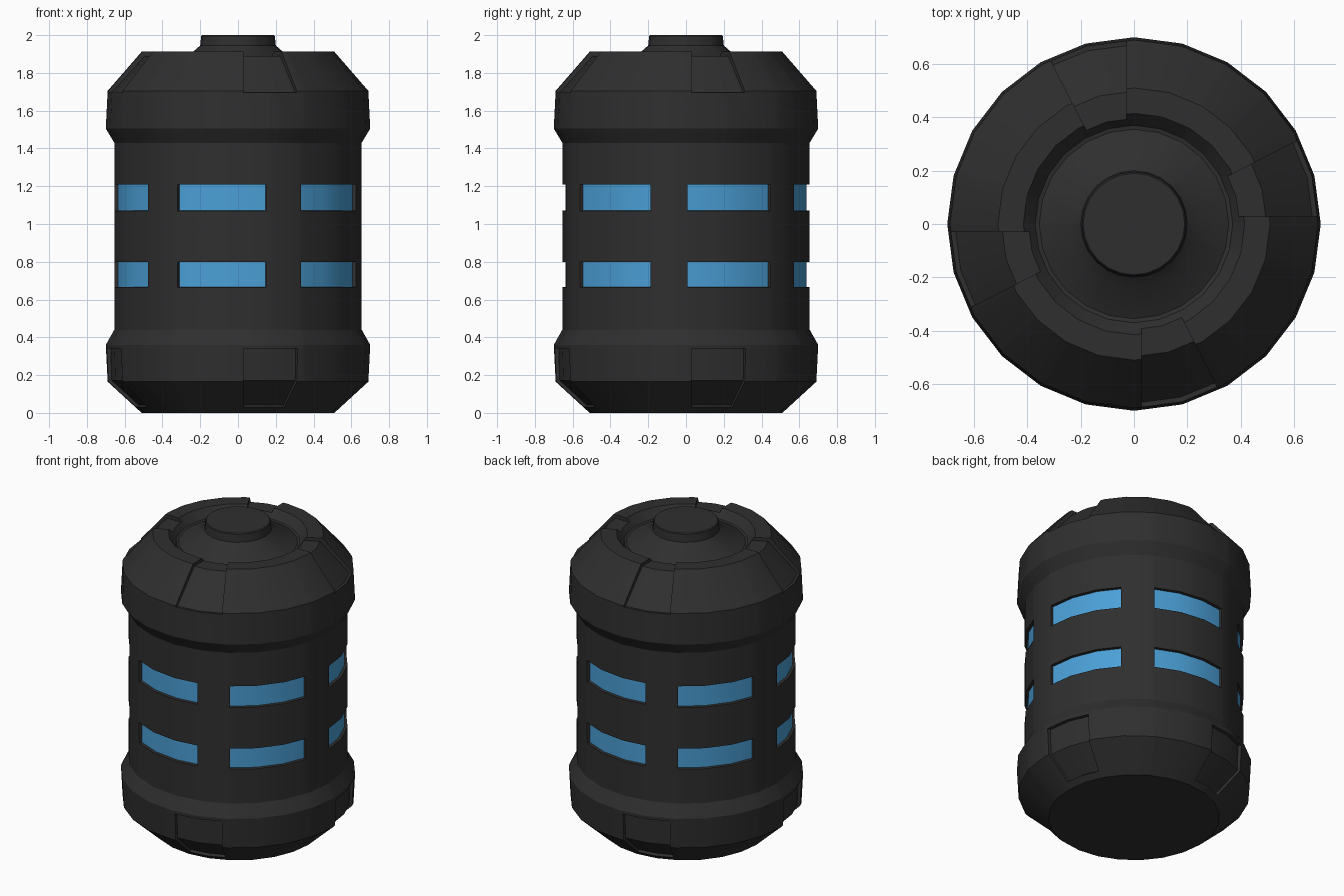
import bpy, bmesh, math

if "Cube" in bpy.data.objects:
    bpy.data.objects.remove(bpy.data.objects["Cube"])

SIDES = 24
STEP = 360 / SIDES


def material(name, rgb):
    m = bpy.data.materials.new(name)
    m.diffuse_color = (*rgb, 1)
    m.use_nodes = True
    m.node_tree.nodes["Principled BSDF"].inputs["Base Color"].default_value = m.diffuse_color
    return m


dark = material("charcoal", (0.028, 0.028, 0.028))
blue = material("blue_glow", (0.07, 0.35, 0.68))


def on_polygon(r, deg, z):
    """Point at an angle on the flat-sided ring of corner radius r."""
    off = math.radians(deg % STEP - STEP / 2)
    r *= math.cos(math.radians(STEP / 2)) / math.cos(off)
    a = math.radians(deg)
    return (r * math.cos(a), r * math.sin(a), z)


def make_object(name, bm, mats=()):
    me = bpy.data.meshes.new(name)
    bm.to_mesh(me)
    bm.free()
    for m in mats:
        me.materials.append(m)
    ob = bpy.data.objects.new(name, me)
    bpy.context.collection.objects.link(ob)
    return ob


# Canister housing: turned profile, with extra columns at the window edges
profile = [(0.51, 0), (0.69, 0.165), (0.70, 0.36), (0.655, 0.44),
           (0.655, 0.665), (0.655, 0.80), (0.655, 1.07), (0.655, 1.21),
           (0.655, 1.43), (0.70, 1.505), (0.69, 1.705), (0.51, 1.912),
           (0.415, 1.912), (0.37, 1.86), (0.355, 1.857), (0.24, 1.91),
           (0.20, 1.945), (0.195, 1.995), (0.19, 2.0)]
window_rows = (4, 6)
centres = [-98 + 60 * k for k in range(6)]
HALF = 21.2
angles = sorted({round(a % 360, 3) for a in
                 [i * STEP for i in range(SIDES)]
                 + [c - HALF for c in centres] + [c + HALF for c in centres]})
n = len(angles)

bm = bmesh.new()
rings = [[bm.verts.new(on_polygon(r, a, z)) for a in angles] for r, z in profile]
window_faces = []
for row in range(len(rings) - 1):
    lo, hi = rings[row], rings[row + 1]
    for i in range(n):
        j = (i + 1) % n
        f = bm.faces.new((lo[i], lo[j], hi[j], hi[i]))
        mid = (angles[i] + (angles[j] if j else 360)) / 2
        inside = any(abs((mid - c + 180) % 360 - 180) < HALF for c in centres)
        if row in window_rows and inside:
            window_faces.append(f)
bm.faces.new(rings[0][::-1])
bm.faces.new(rings[-1])
bm.normal_update()

# Recessed blue windows
bmesh.ops.inset_region(bm, faces=window_faces, thickness=0.002, depth=-0.018,
                       use_even_offset=True)
for f in window_faces:
    f.material_index = 1
bmesh.ops.recalc_face_normals(bm, faces=bm.faces)
canister = make_object("canister", bm, (dark, blue))

# Sector cutters for the four shallow panels on each end
top_cut = [(0.74, 1.70), (0.672, 1.695), (0.497, 1.89), (0.34, 1.89),
           (0.34, 1.96), (0.55, 1.96)]
base_cut = [(0.74, 0.34), (0.677, 0.34), (0.672, 0.172), (0.53, 0.042),
            (0.545, 0.03), (0.57, 0.0), (0.74, 0.10)]
bm = bmesh.new()
for cut in (top_cut, base_cut):
    for quarter in range(4):
        slices = []
        for k in range(3):
            loop = []
            for r, z in cut:
                first = math.degrees(math.asin(0.028 / r))
                deg = (first, STEP, 27)[k] + 90 * quarter
                loop.append(bm.verts.new(on_polygon(r, deg, z)))
            slices.append(loop)
        m = len(cut)
        for a, b in zip(slices, slices[1:]):
            for i in range(m):
                bm.faces.new((a[i], a[(i + 1) % m], b[(i + 1) % m], b[i]))
        bm.faces.new(slices[0][::-1])
        bm.faces.new(slices[-1])
bmesh.ops.recalc_face_normals(bm, faces=bm.faces)
cutter = make_object("panel_cutter", bm, (dark,))
cutter.hide_render = True

mod = canister.modifiers.new("panels", 'BOOLEAN')
mod.operation = 'DIFFERENCE'
mod.solver = 'EXACT'
mod.object = cutter
bpy.context.view_layer.objects.active = canister
canister.select_set(True)
bpy.ops.object.modifier_apply(modifier=mod.name)
bpy.data.objects.remove(cutter)

bpy.ops.object.shade_smooth_by_angle(angle=math.radians(25))
